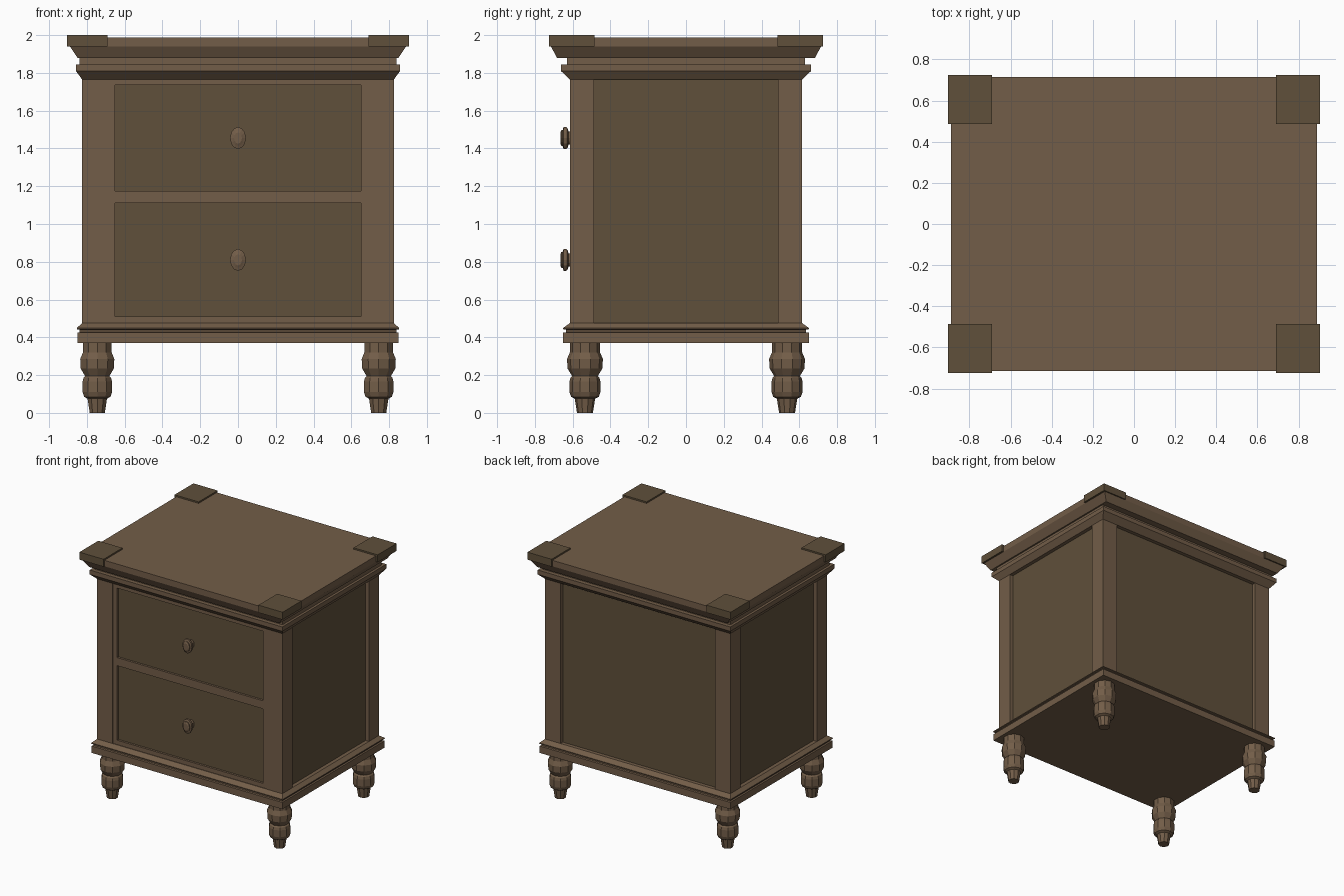
import bpy, bmesh, math

if "Cube" in bpy.data.objects:
    bpy.data.objects.remove(bpy.data.objects["Cube"])

def material(name, rgb):
    m = bpy.data.materials.new(name)
    m.diffuse_color = (*rgb, 1)
    m.use_nodes = True
    m.node_tree.nodes["Principled BSDF"].inputs["Base Color"].default_value = m.diffuse_color
    return m

BROWN = material("brown_wood", (0.17, 0.11, 0.065))
DARK = material("dark_wood", (0.115, 0.08, 0.043))

def loft(name, rings, mat):
    """Join equal-length rings of points into a closed solid."""
    bm = bmesh.new()
    rows = [[bm.verts.new(p) for p in ring] for ring in rings]
    n = len(rows[0])
    for a, b in zip(rows, rows[1:]):
        for i in range(n):
            j = (i + 1) % n
            bm.faces.new((a[i], a[j], b[j], b[i]))
    bm.faces.new(rows[0][::-1])
    bm.faces.new(rows[-1])
    bmesh.ops.recalc_face_normals(bm, faces=bm.faces)
    me = bpy.data.meshes.new(name)
    bm.to_mesh(me)
    bm.free()
    me.materials.append(mat)
    ob = bpy.data.objects.new(name, me)
    bpy.context.collection.objects.link(ob)
    return ob

def rect(x0, x1, y0, y1, z):
    return [(x0, y0, z), (x1, y0, z), (x1, y1, z), (x0, y1, z)]

def box(name, x, y, z, mat):
    return loft(name, [rect(*x, *y, h) for h in z], mat)

def moulding(name, steps, mat):
    """Stacked rectangles: (half width, half depth, height)."""
    return loft(name, [rect(-a, a, -b, b, z) for a, b, z in steps], mat)

# Plinth under the body
moulding("base_moulding", [(.85, .65, .37), (.85, .65, .425), (.838, .635, .427), (.838, .635, .44),
                           (.853, .65, .443), (.853, .65, .45), (.825, .615, .475)], BROWN)

# Body with recessed side and back panels
box("body_panels", (-.795, .795), (-.58, .585), (.46, 1.78), DARK)

# Cornice and top
moulding("cornice", [(.825, .615, 1.765), (.858, .662, 1.81), (.858, .662, 1.845), (.838, .63, 1.845),
                     (.838, .63, 1.88)], BROWN)
moulding("table_top", [(.85, .683, 1.88), (.89, .715, 1.94), (.89, .715, 1.988)], BROWN)

# Leg profile: (radius, height), ten flat sides
LEG = [(.042, 0), (.054, .075), (.073, .085), (.082, .11), (.082, .165), (.077, .185), (.068, .195),
       (.092, .235), (.095, .285), (.08, .32), (.08, .375)]

# Corner posts, top corner blocks and turned legs
for sx, side in ((-1, "left"), (1, "right")):
    for sy, end in ((-1, "front"), (1, "back")):
        tag = f"{end}_{side}"
        box("post_" + tag, sorted((sx * .687, sx * .825)), sorted((sy * .487, sy * .615)), (.47, 1.77), BROWN)
        box("corner_block_" + tag, sorted((sx * .69, sx * .905)), sorted((sy * .485, sy * .725)), (1.94, 2), DARK)
        angles = [math.radians(18 + 36 * k) for k in range(10)]
        loft("leg_" + tag, [[(sx * .745 + r * math.cos(a), sy * .535 + r * math.sin(a), z) for a in angles]
                            for r, z in LEG], BROWN)
    # Front frame stiles
    box("stile_" + side, sorted((sx * .65, sx * .69)), (-.61, -.57), (.47, 1.77), BROWN)

# Front frame rails
for name, z in (("bottom", (.47, .51)), ("middle", (1.11, 1.175)), ("top", (1.735, 1.77))):
    box(name + "_rail", (-.65, .65), (-.61, -.57), z, BROWN)

# Drawers with oval turned knobs; knob profile: (size, y)
KNOB = [(.6, -.59), (.6, -.622), (.9, -.627), (1, -.635), (1, -.648), (.72, -.653), (.72, -.66), (.5, -.665)]
for name, z, kz in (("lower", (.51, 1.11), .81), ("upper", (1.175, 1.735), 1.455)):
    box(name + "_drawer", (-.65, .65), (-.593, -.57), z, DARK)
    angles = [math.tau * k / 12 for k in range(12)]
    loft(name + "_knob", [[(.042 * s * math.cos(a), y, kz + .058 * s * math.sin(a)) for a in angles]
                          for s, y in KNOB], BROWN)
